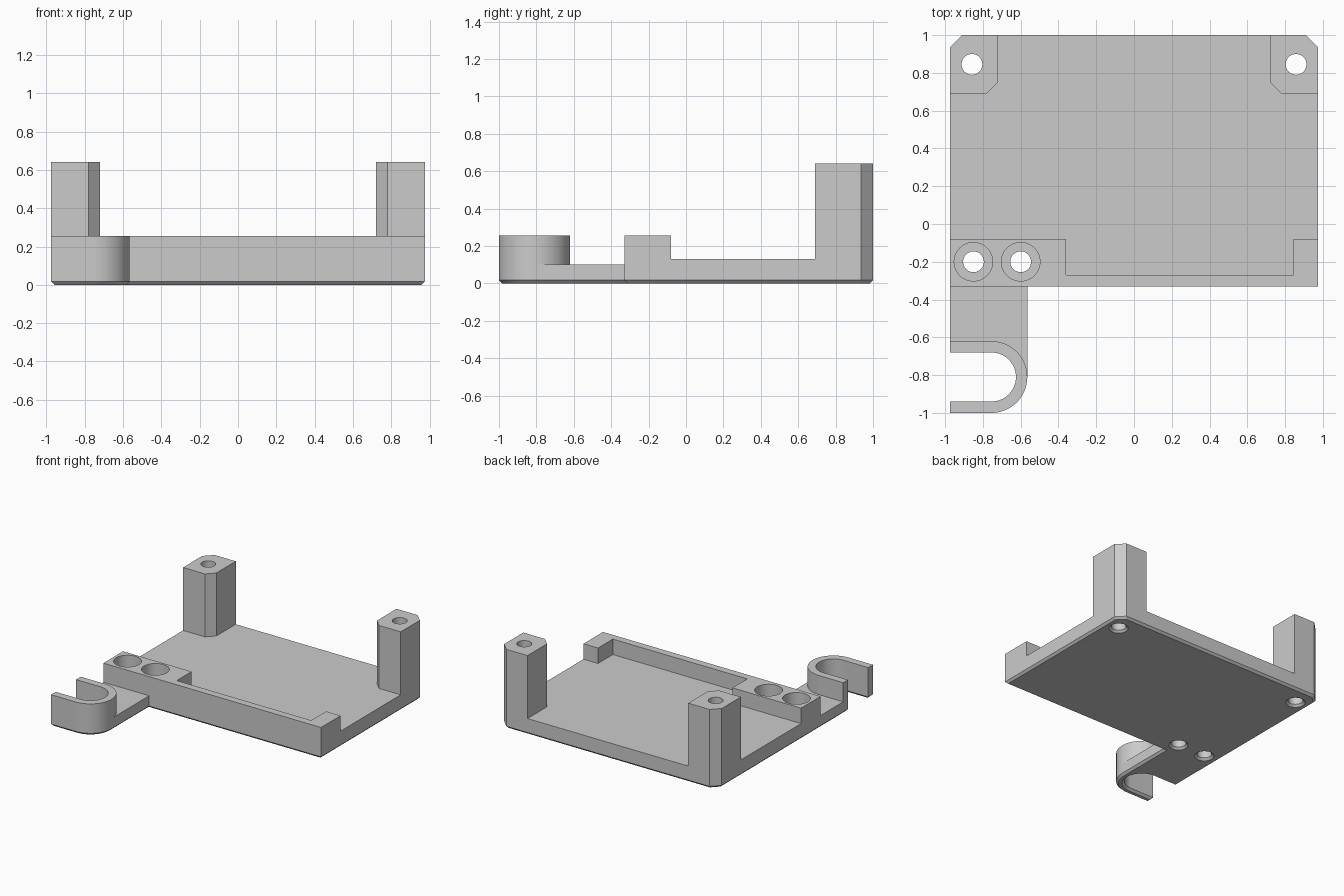
import bpy, bmesh, math
from mathutils import Vector

if "Cube" in bpy.data.objects:
    bpy.data.objects.remove(bpy.data.objects["Cube"], do_unlink=True)

grey = bpy.data.materials.new("plain grey plastic")
grey.use_nodes = True
grey.diffuse_color = (0.6, 0.6, 0.6, 1)
grey.node_tree.nodes["Principled BSDF"].inputs["Base Color"].default_value = (0.6, 0.6, 0.6, 1)

CH = 0.017            # chamfer along every bottom edge
SIDE, FRONT = 0.975, -0.33
PLATE, RAIL, TAB, POST = 0.13, 0.255, 0.10, 0.64
HX, HY, HOOK_R, SLOT_R = -0.755, -0.81, 0.19, 0.13


def arc(cx, cy, r, a0, a1, n=24):
    angles = [math.radians(a0 + (a1 - a0) * i / n) for i in range(n + 1)]
    return [(cx + r * math.cos(a), cy + r * math.sin(a)) for a in angles]


def inset(pts, d):
    """Move a counter-clockwise outline inwards by d with mitred corners."""
    out = []
    for i, p in enumerate(pts):
        p = Vector(p)
        e1 = (p - Vector(pts[i - 1])).normalized()
        e2 = (Vector(pts[(i + 1) % len(pts)]) - p).normalized()
        n1, n2 = Vector((-e1.y, e1.x)), Vector((-e2.y, e2.x))
        out.append(tuple(p + (n1 + n2) * d / (1 + n1.dot(n2))))
    return out


def loft(name, layers):
    """Closed solid through a stack of (outline, height) layers."""
    bm = bmesh.new()
    rings = [[bm.verts.new((x, y, z)) for x, y in pts] for pts, z in layers]
    bm.faces.new(list(reversed(rings[0])))
    bm.faces.new(rings[-1])
    for low, high in zip(rings, rings[1:]):
        for i in range(len(low)):
            j = (i + 1) % len(low)
            bm.faces.new((low[i], low[j], high[j], high[i]))
    bmesh.ops.recalc_face_normals(bm, faces=bm.faces)
    mesh = bpy.data.meshes.new(name)
    bm.to_mesh(mesh)
    bm.free()
    mesh.materials.append(grey)
    ob = bpy.data.objects.new(name, mesh)
    bpy.context.collection.objects.link(ob)
    return ob


def cut(body, cutter):
    cutter.hide_render = True
    mod = body.modifiers.new("cut", "BOOLEAN")
    mod.operation, mod.solver, mod.object = "DIFFERENCE", "EXACT", cutter
    bpy.context.view_layer.objects.active = body
    bpy.ops.object.modifier_apply(modifier=mod.name)
    bpy.data.objects.remove(cutter, do_unlink=True)


def cut_through(body, outline):
    """Opening through the full height, flared at the bottom edge."""
    flare = inset(outline, -CH - 0.05)
    cut(body, loft("opening_cutter", [(flare, -0.05), (outline, CH), (outline, 1)]))


# Whole footprint: plate with clipped back corners, tab and rounded hook
footprint = ([(-SIDE, -1)] + arc(HX, HY, HOOK_R, -90, 0)
             + [(-0.565, FRONT), (SIDE, FRONT), (SIDE, 0.935), (0.91, 1),
                (-0.91, 1), (-SIDE, 0.935)])
body = loft("mounting_bracket", [(inset(footprint, CH), 0), (footprint, CH), (footprint, POST)])

# Lower everything at the front to rail height
front_area = [(-1.2, -1.2), (1.2, -1.2), (1.2, 0.3), (-1.2, 0.3)]
cut(body, loft("front_cutter", [(front_area, RAIL), (front_area, 1)]))

# Plate floor, leaving the two back posts, front rail and end blocks
floor = [(-1.2, -0.08), (-0.36, -0.08), (-0.36, -0.27), (0.845, -0.27),
         (0.845, -0.08), (1.2, -0.08), (1.2, 0.69), (0.78, 0.69), (0.72, 0.75),
         (0.72, 1.2), (-0.72, 1.2), (-0.72, 0.75), (-0.78, 0.69), (-1.2, 0.69)]
cut(body, loft("floor_cutter", [(floor, PLATE), (floor, 1)]))

# Thin tab between rail and hook
tab = ([(-1.2, FRONT), (-1.2, HY + HOOK_R)] + arc(HX, HY, HOOK_R, 90, 0)
       + [(-0.5, HY), (-0.5, -0.4), (-0.565, FRONT)])
cut(body, loft("tab_cutter", [(tab, TAB), (tab, 1)]))

# Hook slot, open to the side
slot = [(-1.2, HY - SLOT_R)] + arc(HX, HY, SLOT_R, -90, 90, 40) + [(-1.2, HY + SLOT_R)]
cut_through(body, slot)

# Screw holes in the posts and the counterbored front block
for x, y in ((-0.858, 0.845), (0.858, 0.845), (-0.85, -0.2), (-0.6, -0.2)):
    cut_through(body, arc(x, y, 0.055, 0, 352.5, 47))
    if y < 0:
        bore = arc(x, y, 0.102, 0, 352.5, 47)
        cut(body, loft("counterbore_cutter", [(bore, TAB), (bore, 1)]))

bpy.ops.object.select_all(action="DESELECT")
body.select_set(True)
bpy.context.view_layer.objects.active = body
bpy.ops.object.shade_smooth_by_angle(angle=math.radians(25))
